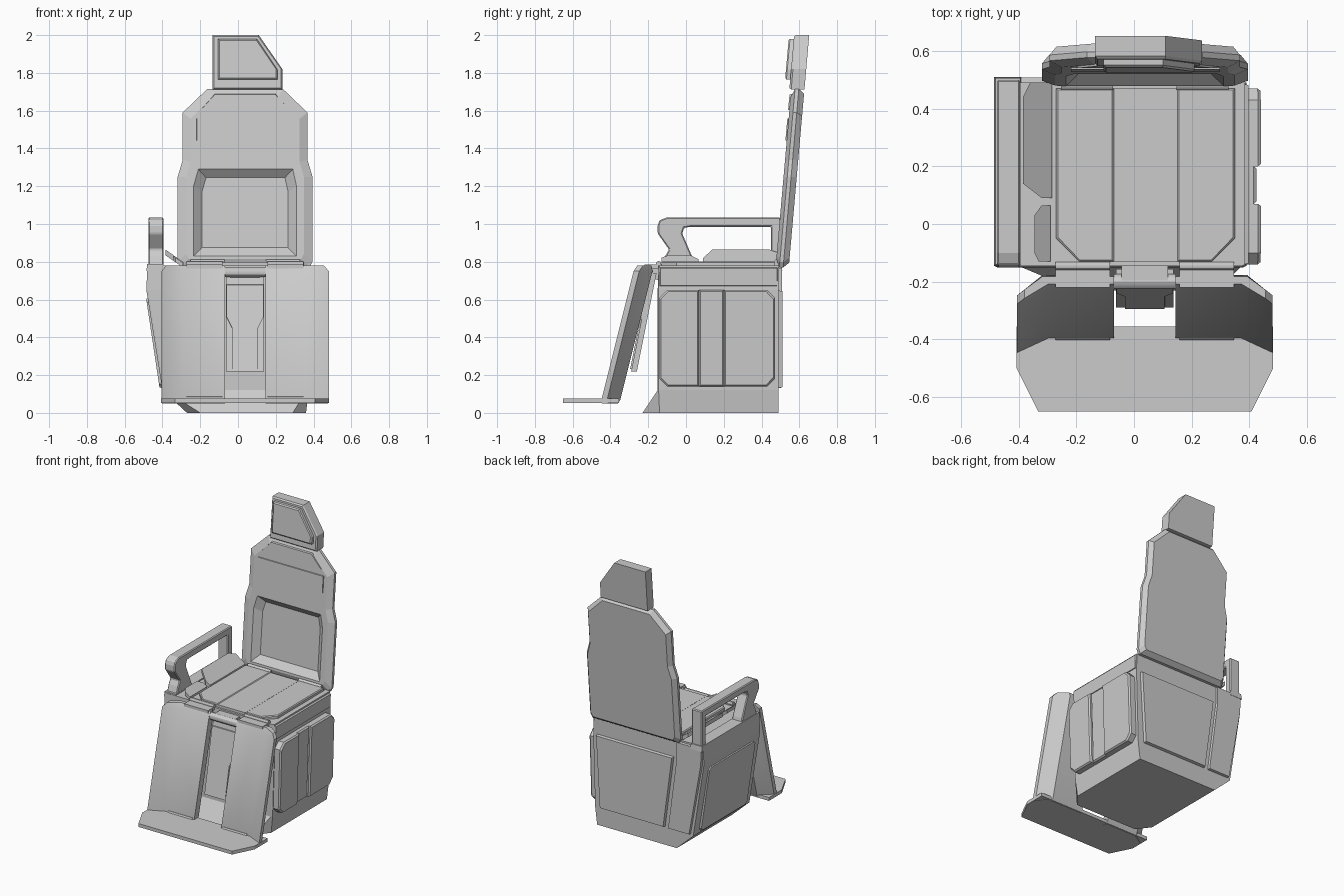
import bpy, bmesh, math

if "Cube" in bpy.data.objects:
    bpy.data.objects.remove(bpy.data.objects["Cube"])

GREY = (0.6, 0.6, 0.6, 1)
mat = bpy.data.materials.new("plain grey")
mat.use_nodes = True
mat.diffuse_color = GREY
mat.node_tree.nodes["Principled BSDF"].inputs["Base Color"].default_value = GREY
MID = 0.0375  # centre line of the seat


def loft(name, rings, smooth=False):
    """Skin a stack of equal rings and cap both ends."""
    bm = bmesh.new()
    rows = [[bm.verts.new(p) for p in ring] for ring in rings]
    for a, b in zip(rows, rows[1:]):
        for i in range(len(a)):
            j = (i + 1) % len(a)
            bm.faces.new((a[i], a[j], b[j], b[i]))
    bm.faces.new(rows[0])
    bm.faces.new(rows[-1])
    bmesh.ops.recalc_face_normals(bm, faces=bm.faces)
    mesh = bpy.data.meshes.new(name)
    bm.to_mesh(mesh)
    bm.free()
    mesh.materials.append(mat)
    ob = bpy.data.objects.new(name, mesh)
    bpy.context.collection.objects.link(ob)
    if smooth:
        bpy.ops.object.select_all(action='DESELECT')
        ob.select_set(True)
        bpy.context.view_layer.objects.active = ob
        bpy.ops.object.shade_smooth_by_angle(angle=math.radians(30))
    return ob


def inset(outline, m):
    """Shrink an outline by a margin on every side."""
    us, vs = zip(*outline)
    cu, cv = (max(us) + min(us)) / 2, (max(vs) + min(vs)) / 2
    su = 1 - 2 * m / (max(us) - min(us))
    sv = 1 - 2 * m / (max(vs) - min(vs))
    return [(cu + (u - cu) * su, cv + (v - cv) * sv) for u, v in outline]


def slab(name, outline, place, layers):
    """Plate on a surface; layers are (height, margin) pairs."""
    return loft(name, [[place(u, v, d) for u, v in inset(outline, m)] for d, m in layers])


def rect(u0, u1, v0, v1, c=0.0):
    """Rectangle, with cut corners if c is given."""
    if not c:
        return [(u0, v0), (u1, v0), (u1, v1), (u0, v1)]
    return [(u0 + c, v0), (u1 - c, v0), (u1, v0 + c), (u1, v1 - c),
            (u1 - c, v1), (u0 + c, v1), (u0, v1 - c), (u0, v0 + c)]


def rod(name, x0, x1, y, z, r):
    ring = [(y + r * math.cos(k * math.tau / 12), z + r * math.sin(k * math.tau / 12))
            for k in range(12)]
    return loft(name, [[(x, a, b) for a, b in ring] for x in (x0, x1)], True)


# Surfaces that plates are placed on
def on_back_rest(x, z, d): return (x, 0.545 + 0.088 * (z - 0.78) - d, z)
def on_left(y, z, d): return (0.39 - 0.03 * (0.65 - z) + d, y, z)
def on_right(y, z, d): return (-0.485 + 0.15 * (0.65 - z) - d, y, z)
def on_rear(x, z, d): return (x, 0.49 + d, z)
def on_top(x, y, d): return (x, y, 0.78 + d)


# Base body with a flared foot at the front
rings = []
for z, x0, x1, yf, yc, cut in ((0, -0.27, 0.36, -0.23, -0.14, 0.07),
                               (0.12, -0.4, 0.375, -0.15, -0.145, 0.01),
                               (0.65, -0.485, 0.39, -0.15, -0.145, 0.01),
                               (0.78, -0.48, 0.385, -0.145, -0.14, 0.01)):
    rings.append([(x0, 0.49, z), (x0, yc, z), (x0 + cut, yf, z),
                  (x1 - cut, yf, z), (x1, yc, z), (x1, 0.49, z)])
loft("base_body", rings)

# Side and rear panels
for i, (y0, y1, d) in enumerate(((-0.14, 0.07, 0.05), (0.07, 0.2, 0.035), (0.2, 0.47, 0.05))):
    shape = rect(y0, y1, 0.14, 0.65)
    if i == 0:
        shape = [(y0 + 0.04, 0.14), (y1, 0.14), (y1, 0.65), (y0 + 0.04, 0.65), (y0, 0.61), (y0, 0.18)]
    if i == 2:
        shape = [(y0, 0.14), (y1 - 0.04, 0.14), (y1, 0.18), (y1, 0.61), (y1 - 0.04, 0.65), (y0, 0.65)]
    slab(f"left_panel_{i + 1}", shape, on_left, [(-0.01, 0), (d - 0.01, 0), (d, 0.008)])
slab("left_rim", rect(-0.14, 0.485, 0.67, 0.77), on_left, [(-0.01, 0), (0.004, 0.004)])
slab("right_panel", rect(-0.1, 0.43, 0.13, 0.61, 0.02), on_right, [(-0.01, 0), (0.008, 0.006)])
slab("rear_panel", [(-0.18, 0.13), (0.33, 0.13), (0.36, 0.65), (-0.25, 0.65)],
     on_rear, [(-0.01, 0), (0.02, 0.006)])
slab("rear_column", [(-0.38, 0.13), (-0.21, 0.13), (-0.28, 0.65), (-0.28, 0.77), (-0.48, 0.77), (-0.475, 0.65)],
     on_rear, [(-0.01, 0), (0.018, 0.004)])

# Seat cushion in three strips
slab("seat_left_strip", [(0.15, -0.13), (0.27, -0.13), (0.35, -0.05), (0.35, 0.47), (0.15, 0.47)],
     on_top, [(-0.01, 0), (0.016, 0), (0.022, 0.006)])
slab("seat_middle_strip", rect(-0.07, 0.15, -0.13, 0.47), on_top, [(-0.01, 0), (0.018, 0)])
slab("seat_right_strip", [(-0.07, -0.13), (-0.19, -0.13), (-0.27, -0.05), (-0.27, 0.47), (-0.07, 0.47)],
     on_top, [(-0.01, 0), (0.016, 0), (0.022, 0.006)])

# Tilted side pads beside the armrest
def on_tilt(x, y, d):
    return (x, y, 0.795 + 0.7 * (-0.285 - x) + d)


slab("side_pad_rear", [(-0.285, 0.09), (-0.32, 0.09), (-0.385, 0.14), (-0.385, 0.44), (-0.36, 0.49), (-0.285, 0.49)],
     on_tilt, [(-0.03, 0), (0, 0)])
slab("side_pad_front", [(-0.29, -0.13), (-0.33, -0.13), (-0.345, -0.1), (-0.345, 0.03), (-0.32, 0.065), (-0.29, 0.065)],
     on_tilt, [(-0.03, 0), (-0.005, 0)])

# Armrest with an open loop
loop = [(0.5, 0.77), (0.5, 1.035), (-0.1, 1.035), (-0.14, 1.02), (-0.15, 0.99), (-0.15, 0.95),
        (-0.09, 0.865), (-0.11, 0.83), (-0.13, 0.77), (0.05, 0.77), (0.04, 0.81), (-0.02, 0.95),
        (-0.01, 0.98), (0.02, 0.985), (0.45, 0.985), (0.45, 0.77)]
arm = loft("armrest", [[(x, y, z) for y, z in loop] for x in (-0.475, -0.395)])
bev = arm.modifiers.new("edges", 'BEVEL')
bev.width, bev.segments = 0.006, 1
slab("armrest_console", rect(-0.485, -0.39, -0.145, 0.51), on_top, [(-0.03, 0), (0.008, 0.004)])

# Backrest shell with a sunken lumbar area
half = [(0.34, 0.77), (0.357, 0.8), (0.357, 1.25), (0.33, 1.34), (0.33, 1.59), (0.2, 1.715)]
shell = [(MID + x, z) for x, z in half] + [(MID - x, z) for x, z in reversed(half)]
rest = slab("backrest", shell, on_back_rest, [(0, 0.025), (0.03, 0), (0.05, 0), (0.07, 0.045)])
hollow = [(-0.235, 0.83), (0.31, 0.83), (0.31, 1.2), (0.29, 1.29), (-0.21, 1.29), (-0.235, 1.2)]
cutter = slab("lumbar_cutter", hollow, on_back_rest, [(0.12, 0), (0.07, 0), (0.03, 0.045)])
cut = rest.modifiers.new("hollow", 'BOOLEAN')
cut.operation, cut.object, cut.solver = 'DIFFERENCE', cutter, 'EXACT'
bpy.ops.object.select_all(action='DESELECT')
bpy.context.view_layer.objects.active = rest
rest.select_set(True)
bpy.ops.object.modifier_apply(modifier="hollow")
bpy.data.objects.remove(cutter)
slab("shoulder_panel", rect(-0.22, 0.3, 1.44, 1.56), on_back_rest, [(0.06, 0), (0.077, 0.002)])
slab("neck_panel", [(-0.2, 1.6), (0.28, 1.6), (0.2, 1.69), (-0.125, 1.69)],
     on_back_rest, [(0.05, 0), (0.077, 0.004)])

# Headrest and its cushion
slab("headrest", [(-0.135, 1.712), (0.235, 1.712), (0.235, 1.82), (0.11, 2), (-0.135, 2)],
     on_back_rest, [(0, 0), (0.07, 0), (0.08, 0.008)])
slab("headrest_cushion", [(-0.105, 1.765), (0.21, 1.765), (0.21, 1.815), (0.1, 1.98), (-0.105, 1.98)],
     on_back_rest, [(0.07, 0), (0.1, 0), (0.107, 0.008)])

# Leg rests with swept outer wings, mirrored about the centre line
section = [(0.107, 0), (0.335, 0), (0.443, -0.05), (0.443, -0.02), (0.355, 0.05), (0.107, 0.05)]
def leg_y(z): return -0.22 - 0.25 * (0.78 - z)


for side, s in (("left", 1), ("right", -1)):
    rings = []
    for z, trim, thin in ((0.05, 0.004, 0.008), (0.07, 0, 0), (0.75, 0, 0), (0.78, 0.025, 0.012)):
        rings.append([(MID + s * min(x, 0.443 - trim), leg_y(z) + y + (thin if y <= 0 else -thin), z)
                      for x, y in section])
    loft(f"{side}_leg_rest", rings, True)
    x0, x1 = sorted((MID + s * 0.12, MID + s * 0.31))
    rod(f"{side}_leg_hinge", x0, x1, -0.145, 0.79, 0.014)
    loft(f"{side}_hinge_flap", [[(x, -0.22, 0.765), (x, -0.13, 0.765), (x, -0.13, 0.785), (x, -0.22, 0.785)]
                                for x in (x0, x1)])
    rod(f"{side}_foot_hinge", x0, x1, -0.39, 0.075, 0.012)
    rod(f"{side}_back_hinge", *sorted((MID + s * 0.11, MID + s * 0.29)), 0.482, 0.795, 0.018)
rod("back_pivot", MID - 0.34, MID + 0.34, 0.505, 0.785, 0.014)
rod("middle_hinge", MID - 0.107, MID + 0.107, -0.2, 0.745, 0.026)

# Centre plate between the leg rests
def on_centre(x, z, d):
    return (x, -0.19 - 0.2 * (0.72 - z) - d, z)


slab("centre_plate", [(MID - 0.1, 0.22), (MID + 0.1, 0.22), (MID + 0.1, 0.74), (MID - 0.1, 0.74)],
     on_centre, [(-0.03, 0), (0, 0)])
slab("centre_inlay", [(MID - 0.07, 0.23), (MID + 0.07, 0.23), (MID + 0.07, 0.45), (MID + 0.1, 0.51),
                      (MID + 0.1, 0.68), (MID - 0.1, 0.68), (MID - 0.1, 0.51), (MID - 0.07, 0.45)],
     on_centre, [(-0.01, 0), (0.008, 0.002)])
loft("centre_bracket", [[(x, -0.2, 0.72), (x, -0.14, 0.7), (x, -0.14, 0.77), (x, -0.2, 0.77)]
                        for x in (MID - 0.08, MID + 0.08)])

# Footplate
half = [(0.445, -0.355), (0.445, -0.5), (0.37, -0.65)]
plate = [(MID + x, y) for x, y in half] + [(MID - x, y) for x, y in reversed(half)]
loft("footplate", [[(x, y, z) for x, y in plate] for z in (0.052, 0.076)])
